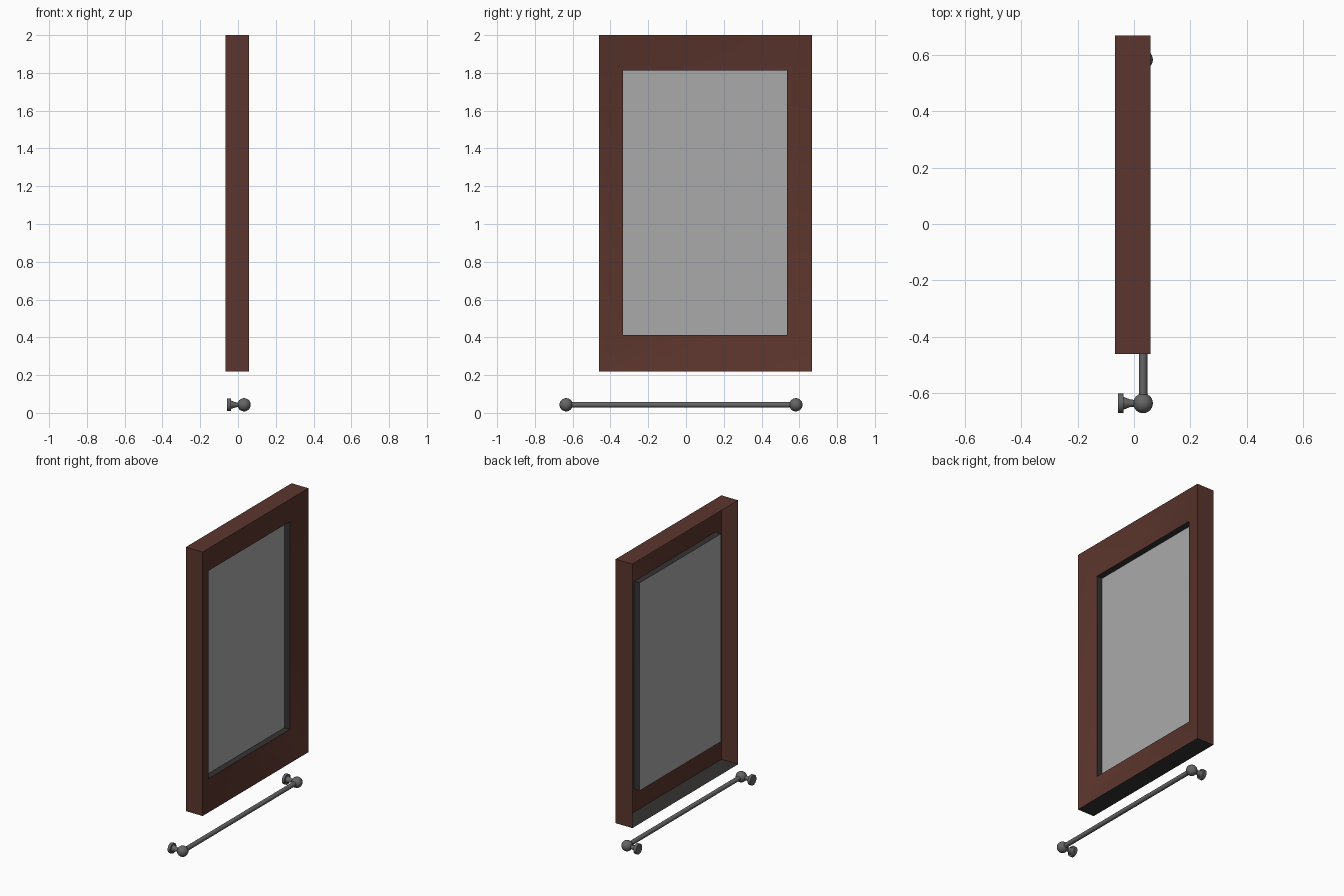
import bpy, bmesh, math
from mathutils import Matrix, Vector

if "Cube" in bpy.data.objects:
    bpy.data.objects.remove(bpy.data.objects["Cube"])


def material(name, r, g, b):
    m = bpy.data.materials.new(name)
    m.diffuse_color = (r, g, b, 1)
    m.use_nodes = True
    m.node_tree.nodes["Principled BSDF"].inputs["Base Color"].default_value = m.diffuse_color
    return m


wood = material("red brown wood", 0.105, 0.036, 0.026)
dark = material("dark lining", 0.036, 0.032, 0.032)
glass = material("grey mirror", 0.40, 0.40, 0.40)
metal = material("grey metal", 0.13, 0.13, 0.13)


def finish(bm, name, mats, smooth=False):
    me = bpy.data.meshes.new(name)
    bm.to_mesh(me)
    bm.free()
    for m in mats:
        me.materials.append(m)
    ob = bpy.data.objects.new(name, me)
    bpy.context.collection.objects.link(ob)
    if smooth:
        bpy.context.view_layer.objects.active = ob
        ob.select_set(True)
        bpy.ops.object.shade_smooth_by_angle(angle=math.radians(40))
        ob.select_set(False)
    return ob


OUTER = (-0.46, 0.667, 0.22, 2.0)        # y0, y1, z0, z1
INNER = (-0.334, 0.535, 0.412, 1.813)
X_BACK, X_FRONT, X_LIP, X_GLASS = -0.067, 0.058, 0.013, -0.029


def ring(bm, rect, x):
    y0, y1, z0, z1 = rect
    return [bm.verts.new((x, y, z)) for y, z in ((y0, z0), (y1, z0), (y1, z1), (y0, z1))]


def band(name, rect_a, xa, rect_b, xb, mats, smooth=False, dark_bottom=False):
    """Four quads joining two rectangles at different depths."""
    bm = bmesh.new()
    a, b = ring(bm, rect_a, xa), ring(bm, rect_b, xb)
    for i in range(4):
        j = (i + 1) % 4
        f = bm.faces.new((a[i], a[j], b[j], b[i]))
        if dark_bottom and abs(f.calc_center_median().z - OUTER[2]) < 0.01:
            f.material_index = 1
    return finish(bm, name, mats, smooth)


# Hollow frame: outer walls (dark underside), sloped front face, dark rebate
band("frame_sides", OUTER, X_BACK, OUTER, X_FRONT, [wood, dark], dark_bottom=True)
band("frame_front", OUTER, X_FRONT, INNER, X_LIP, [wood], smooth=True)
band("rebate", INNER, X_LIP, INNER, X_GLASS, [dark])

# Mirror pane
bm = bmesh.new()
bm.faces.new(ring(bm, INNER, X_GLASS))
finish(bm, "mirror_pane", [glass])

# Rail with ball ends below the frame
RX, RZ = 0.032, 0.043
ENDS = (-0.635, 0.582)
bm = bmesh.new()
rot = Matrix.Rotation(math.pi / 2, 4, 'X')
bmesh.ops.create_cone(bm, cap_ends=True, segments=24, radius1=0.015, radius2=0.015,
                      depth=ENDS[1] - ENDS[0],
                      matrix=Matrix.Translation((RX, sum(ENDS) / 2, RZ)) @ rot)
finish(bm, "rail", [metal], True)

for side, y in zip(("left", "right"), ENDS):
    bm = bmesh.new()
    bmesh.ops.create_uvsphere(bm, u_segments=24, v_segments=16, radius=0.035,
                              matrix=Matrix.Translation((RX, y, RZ)))
    finish(bm, "rail_ball_" + side, [metal], True)

    # Wall mount: disc and tapered neck turned about the x axis
    profile = [(-0.057, 0), (-0.057, 0.034), (-0.038, 0.034), (-0.038, 0.023),
               (-0.015, 0.014), (0.01, 0.011)]
    bm = bmesh.new()
    vs = [bm.verts.new((x, y + r, RZ)) for x, r in profile]
    es = [bm.edges.new(p) for p in zip(vs, vs[1:])]
    bmesh.ops.spin(bm, geom=vs + es, cent=(0, y, RZ), axis=(1, 0, 0),
                   angle=math.tau, steps=24)
    bmesh.ops.remove_doubles(bm, verts=bm.verts, dist=1e-5)
    bmesh.ops.recalc_face_normals(bm, faces=bm.faces)
    finish(bm, "wall_mount_" + side, [metal], True)
